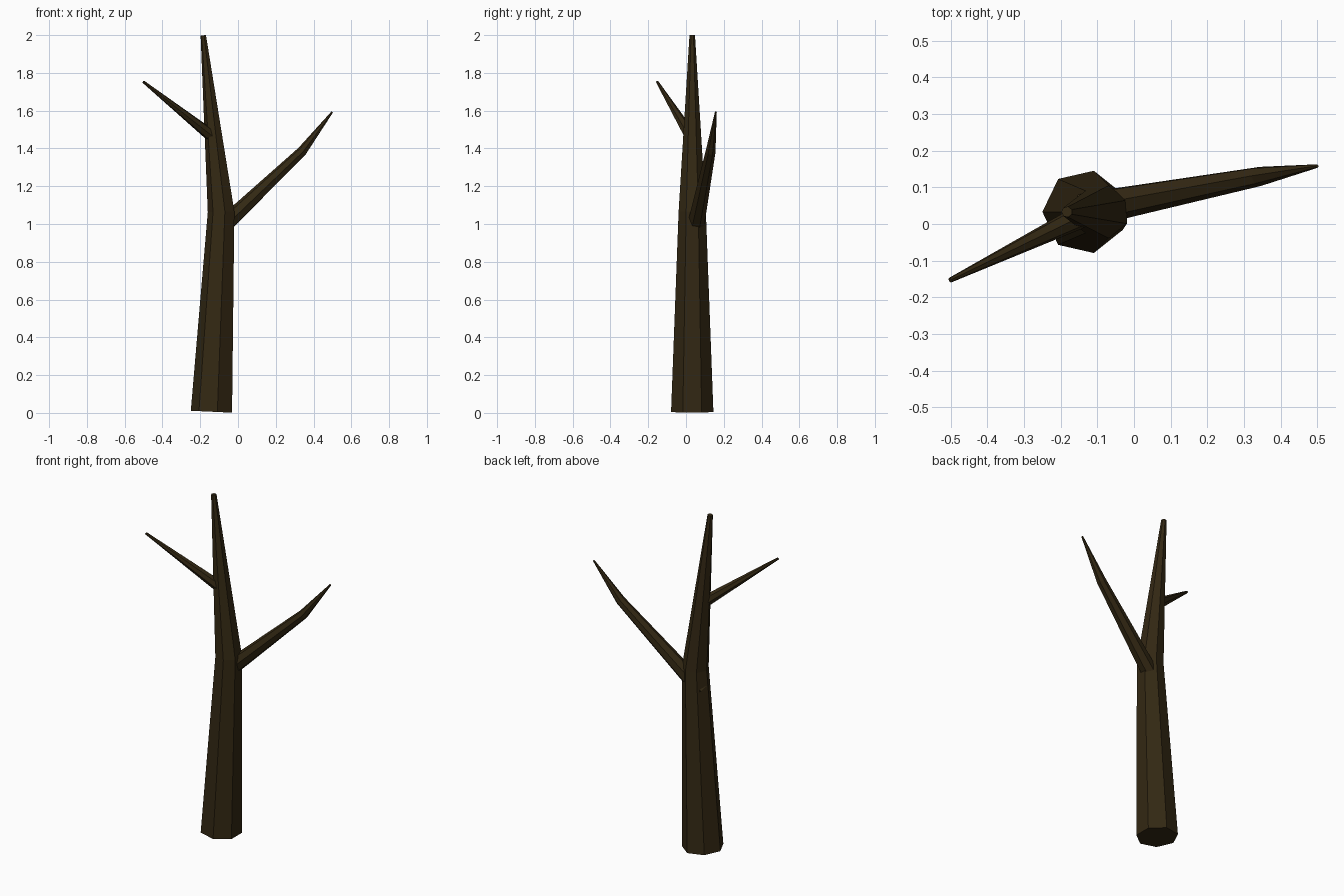
import bpy, bmesh, math
from mathutils import Vector

if "Cube" in bpy.data.objects:
    bpy.data.objects.remove(bpy.data.objects["Cube"])

SIDES = 7

bark = bpy.data.materials.new("dark_bark")
bark.diffuse_color = (0.033, 0.021, 0.0065, 1)
bark.use_nodes = True
bark.node_tree.nodes["Principled BSDF"].inputs["Base Color"].default_value = bark.diffuse_color


def limb(name, points):
    """Tapered seven-sided limb through (x, y, z, radius) points, capped at both ends."""
    centres = [Vector(p[:3]) for p in points]
    bm = bmesh.new()
    rings = []
    for i, c in enumerate(centres):
        before = (c - centres[i - 1]).normalized() if i else Vector()
        after = (centres[i + 1] - c).normalized() if i + 1 < len(centres) else Vector()
        turn = Vector((0, 0, 1)).rotation_difference(before + after)
        ring = []
        for k in range(SIDES):
            a = math.pi + math.tau * k / SIDES
            offset = Vector((math.cos(a), math.sin(a), 0)) * points[i][3]
            ring.append(bm.verts.new(c + turn @ offset))
        rings.append(ring)
    for low, high in zip(rings, rings[1:]):
        for k in range(SIDES):
            n = (k + 1) % SIDES
            bm.faces.new((low[k], low[n], high[n], high[k]))
    bm.faces.new(rings[0][::-1])
    bm.faces.new(rings[-1])
    mesh = bpy.data.meshes.new(name)
    bm.to_mesh(mesh)
    bm.free()
    mesh.materials.append(bark)
    obj = bpy.data.objects.new(name, mesh)
    bpy.context.collection.objects.link(obj)
    return obj


# Trunk, bent at mid height
limb("trunk", [(-0.135, 0.033, 0.006, 0.115),
               (-0.086, 0.033, 1.065, 0.074),
               (-0.183, 0.033, 1.999, 0.015)])

# Long branch with a kink, its root passing through the trunk
limb("right_branch", [(-0.13, 0.04, 0.94, 0.049),
                      (0.34, 0.13, 1.385, 0.027),
                      (0.499, 0.158, 1.593, 0.005)])

# Short straight branch
limb("left_branch", [(-0.125, 0.03, 1.455, 0.034),
                     (-0.501, -0.153, 1.753, 0.007)])
